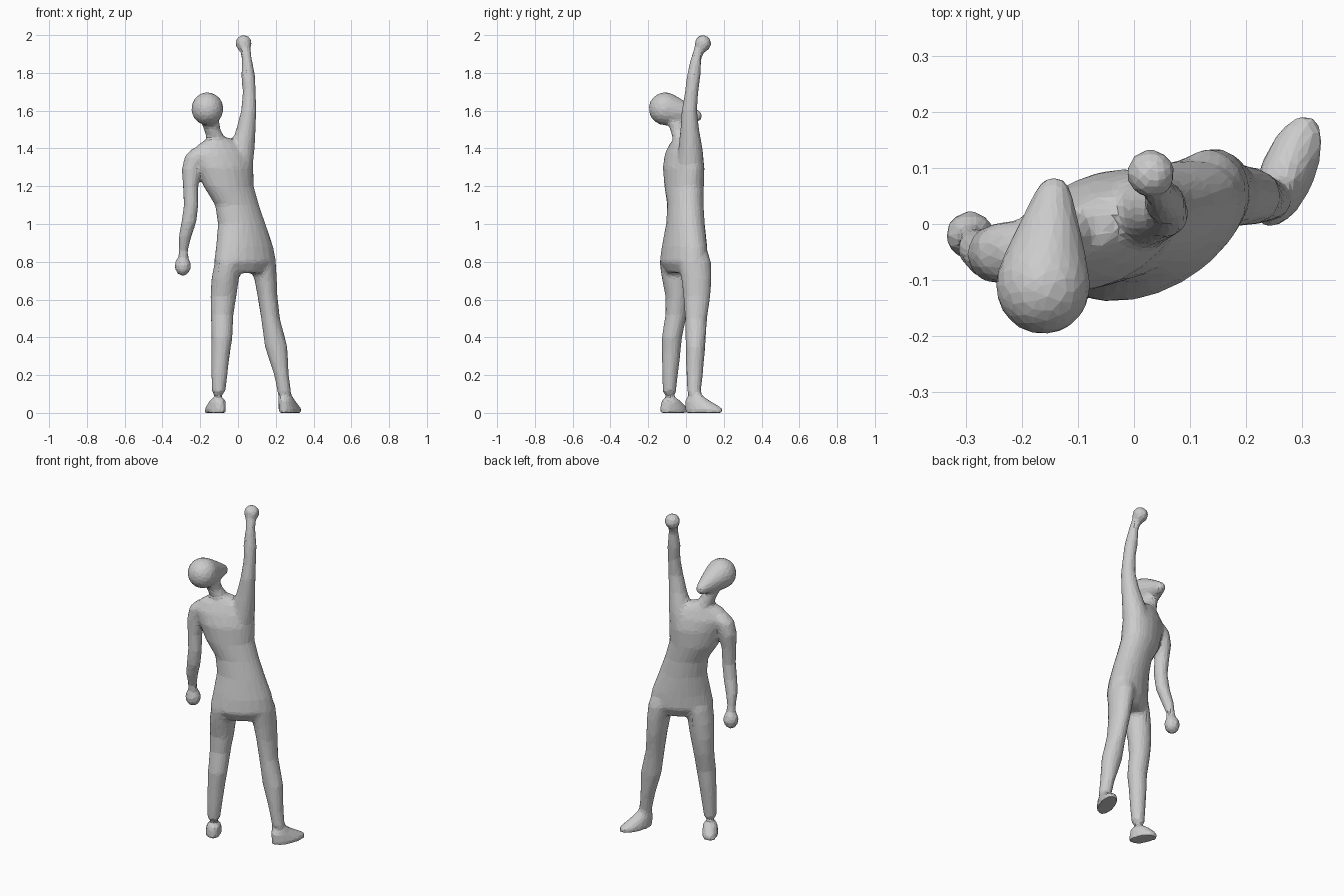
import bpy, bmesh
from math import sin, cos, pi, radians
from mathutils import Vector, Matrix

parts = []

def finish(name, bm):
    bmesh.ops.recalc_face_normals(bm, faces=bm.faces)
    me = bpy.data.meshes.new(name)
    bm.to_mesh(me)
    bm.free()
    ob = bpy.data.objects.new(name, me)
    bpy.context.collection.objects.link(ob)
    parts.append(ob)
    return ob

def loft(name, sections, n=20):
    """Stack of horizontal ellipses: (x, y, z, half width, half depth, yaw)."""
    bm = bmesh.new()
    rings = []
    for x, y, z, a, b, yaw in sections:
        c, s = cos(radians(yaw)), sin(radians(yaw))
        ring = []
        for i in range(n):
            u, v = a * cos(2 * pi * i / n), b * sin(2 * pi * i / n)
            ring.append(bm.verts.new((x + u * c - v * s, y + u * s + v * c, z)))
        rings.append(ring)
    for r0, r1 in zip(rings, rings[1:]):
        for i in range(n):
            j = (i + 1) % n
            bm.faces.new((r0[i], r0[j], r1[j], r1[i]))
    bm.faces.new(rings[0])
    bm.faces.new(rings[-1])
    return finish(name, bm)

def ball(name, loc, size):
    bm = bmesh.new()
    bmesh.ops.create_icosphere(bm, subdivisions=3, radius=1)
    for v in bm.verts:
        v.co = Vector(loc) + v.co * Vector(size)
    return finish(name, bm)

# torso, leaning to the left and turned about the vertical
loft("torso", [
    (0.04, -0.01, 0.74, 0.13, 0.075, 30), (0.037, -0.012, 0.80, 0.18, 0.105, 30),
    (0.035, -0.008, 0.88, 0.165, 0.102, 30), (0.02, -0.003, 1.0, 0.133, 0.094, 26),
    (-0.005, -0.003, 1.1, 0.122, 0.09, 25), (-0.05, -0.01, 1.2, 0.14, 0.096, 25),
    (-0.068, -0.012, 1.3, 0.16, 0.097, 25), (-0.09, -0.015, 1.37, 0.165, 0.082, 22),
    (-0.095, -0.015, 1.42, 0.125, 0.062, 22), (-0.10, -0.015, 1.455, 0.06, 0.045, 22)])

# legs with feet
loft("left_leg", [
    (-0.12, -0.065, 0, 0.082, 0.046, 120), (-0.12, -0.065, 0.025, 0.08, 0.045, 120),
    (-0.108, -0.08, 0.065, 0.055, 0.04, 120), (-0.103, -0.088, 0.11, 0.036, 0.036, 0),
    (-0.099, -0.085, 0.2, 0.043, 0.042, 0), (-0.092, -0.078, 0.32, 0.05, 0.05, 0),
    (-0.085, -0.075, 0.4, 0.056, 0.054, 0), (-0.084, -0.052, 0.52, 0.06, 0.057, 0),
    (-0.077, -0.045, 0.62, 0.069, 0.064, 0), (-0.068, -0.05, 0.71, 0.073, 0.078, 0),
    (-0.05, -0.05, 0.79, 0.075, 0.09, 0), (-0.03, -0.04, 0.88, 0.06, 0.07, 0)])
loft("right_leg", [
    (0.275, 0.095, 0, 0.108, 0.05, 68), (0.275, 0.095, 0.025, 0.105, 0.049, 68),
    (0.257, 0.06, 0.065, 0.07, 0.04, 68), (0.245, 0.042, 0.11, 0.036, 0.036, 0),
    (0.23, 0.045, 0.2, 0.039, 0.044, 0), (0.202, 0.05, 0.35, 0.06, 0.052, 0),
    (0.172, 0.053, 0.5, 0.05, 0.059, 0), (0.156, 0.058, 0.62, 0.053, 0.072, 0),
    (0.146, 0.055, 0.71, 0.06, 0.08, 0), (0.13, 0.045, 0.8, 0.07, 0.088, 0),
    (0.11, 0.03, 0.88, 0.065, 0.075, 0)])

# lowered left arm
loft("left_arm", [
    (-0.29, -0.022, 0.80, 0.03, 0.03, 0), (-0.289, -0.03, 0.86, 0.024, 0.025, 0),
    (-0.281, -0.045, 0.93, 0.034, 0.034, 0), (-0.26, -0.06, 1.01, 0.04, 0.038, 0),
    (-0.248, -0.065, 1.1, 0.039, 0.038, 0), (-0.251, -0.06, 1.2, 0.041, 0.043, 0),
    (-0.245, -0.053, 1.29, 0.053, 0.053, 0), (-0.225, -0.05, 1.36, 0.057, 0.055, 0),
    (-0.20, -0.045, 1.40, 0.04, 0.04, 0)])
ball("left_fist", (-0.292, -0.02, 0.778), (0.044, 0.044, 0.054))

# raised right arm
loft("right_arm", [
    (-0.01, 0.02, 1.25, 0.07, 0.07, 0), (0.005, 0.023, 1.32, 0.075, 0.073, 0),
    (0.02, 0.024, 1.4, 0.068, 0.064, 0), (0.042, 0.02, 1.5, 0.052, 0.05, 0),
    (0.057, 0.018, 1.6, 0.041, 0.041, 0), (0.06, 0.03, 1.7, 0.035, 0.036, 0),
    (0.054, 0.04, 1.78, 0.037, 0.037, 0), (0.048, 0.052, 1.87, 0.027, 0.029, 0),
    (0.035, 0.075, 1.94, 0.03, 0.03, 0)])
ball("right_fist", (0.03, 0.09, 1.956), (0.044, 0.044, 0.046))

# neck, and egg-shaped head drawn as a chain of balls toward the chin
loft("neck", [
    (-0.10, -0.015, 1.40, 0.065, 0.055, 20), (-0.115, -0.02, 1.45, 0.05, 0.05, 20),
    (-0.137, -0.035, 1.50, 0.043, 0.05, 20), (-0.152, -0.06, 1.56, 0.05, 0.055, 20)])
skull, chin = Vector((-0.162, -0.11, 1.61)), Vector((-0.143, 0.052, 1.572))
for i in range(9):
    t = i / 8
    r = 0.088 + (0.034 - 0.088) * t ** 1.1
    ball("head", skull.lerp(chin, t), (r * 0.97, r, r))

# fuse the parts into one faceted skin
bpy.ops.object.select_all(action='DESELECT')
for ob in parts:
    ob.select_set(True)
body = parts[0]
bpy.context.view_layer.objects.active = body
bpy.ops.object.join()
body.name = "standing_figure"
m = body.modifiers.new("fuse", 'REMESH')
m.mode = 'VOXEL'
m.voxel_size = 0.011
m = body.modifiers.new("soften", 'SMOOTH')
m.factor, m.iterations = 0.5, 7
m = body.modifiers.new("facets", 'DECIMATE')
m.ratio = 0.12
